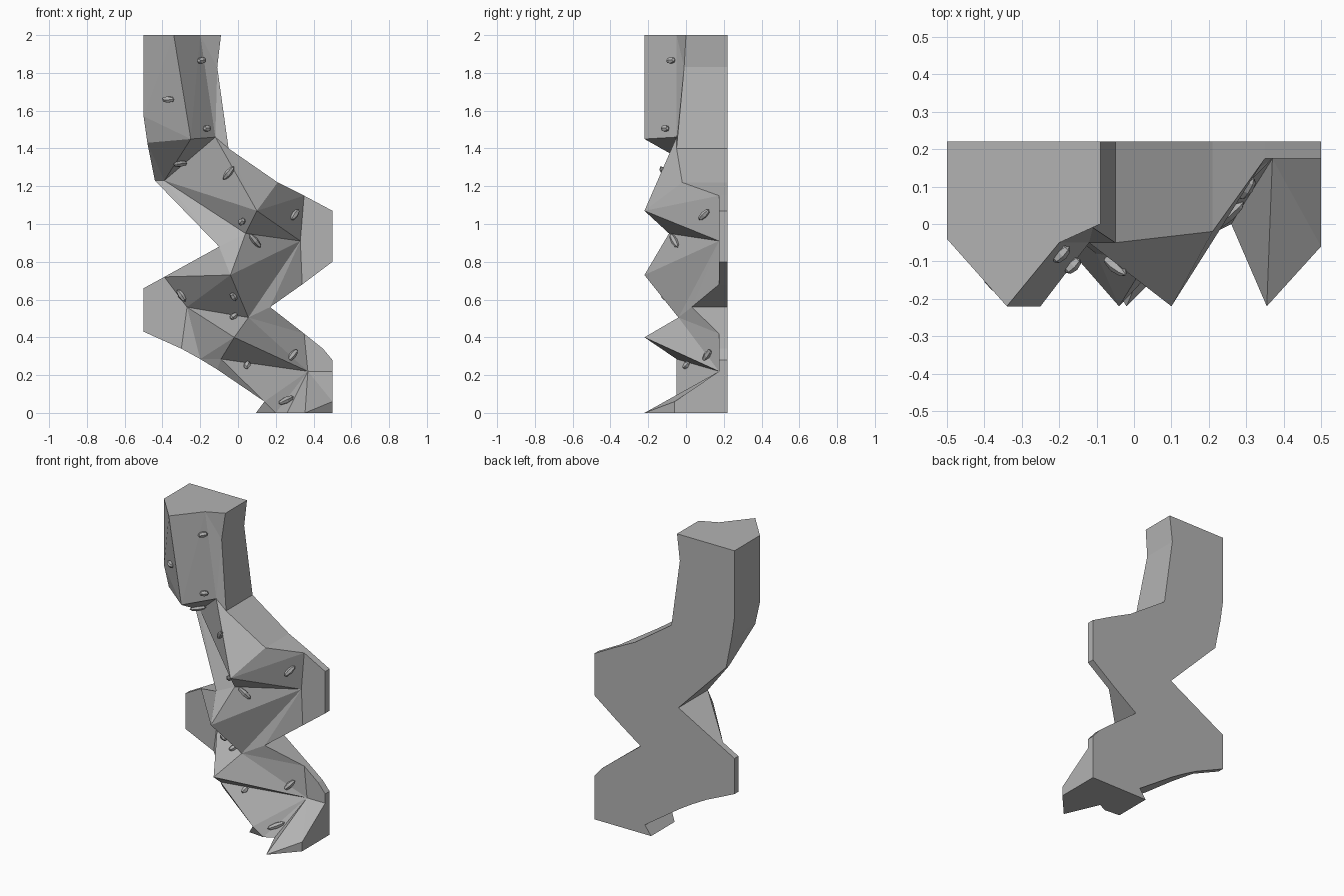
import bpy, bmesh, math
from mathutils import Vector, Matrix
from mathutils.bvhtree import BVHTree
from mathutils.geometry import delaunay_2d_cdt

if "Cube" in bpy.data.objects:
    bpy.data.objects.remove(bpy.data.objects["Cube"], do_unlink=True)

BACK = 0.22


def make_material(name, value):
    mat = bpy.data.materials.new(name)
    mat.use_nodes = True
    colour = (value, value, value, 1)
    mat.diffuse_color = colour
    mat.node_tree.nodes["Principled BSDF"].inputs["Base Color"].default_value = colour
    return mat


def add_object(name, bm, mat):
    mesh = bpy.data.meshes.new(name)
    bm.to_mesh(mesh)
    mesh.materials.append(mat)
    obj = bpy.data.objects.new(name, mesh)
    bpy.context.collection.objects.link(obj)
    return obj


rock_grey = make_material("rock grey", 0.45)

# Front rim of the wall, clockwise from the top left corner
rim = [
    (-.5, -.04, 2), (-.34, -.22, 2), (-.2, -.05, 2), (-.09, 0, 2),
    (-.11, -.01, 1.83), (-.05, -.05, 1.4), (.21, -.02, 1.22), (.35, .175, 1.15),
    (.5, .175, 1.07), (.5, .175, .8), (.34, .175, .68), (.17, .03, .56),
    (.35, .175, .42), (.45, .175, .34), (.5, .175, .28), (.5, .175, .22),
    (.5, -.06, .06), (.5, -.06, 0), (.355, -.22, 0), (.26, 0, 0),
    (.2, -.03, 0), (.095, -.02, 0), (.14, -.05, .06), (-.11, 0, .23),
    (-.2, .1, .285), (-.3, .18, .34), (-.5, .18, .43), (-.5, .18, .66),
    (-.39, .18, .72), (-.1, -.08, .88), (-.44, .19, 1.23), (-.48, -.02, 1.43),
    (-.5, -.04, 1.57),
]

# Peaks and hollows inside the rim
peaks = {
    "ridge_end": (-.25, -.22, 1.45), "shoulder": (-.12, -.05, 1.46),
    "left_pit": (-.39, .17, 1.23), "upper_peak": (.1, -.22, 1.07),
    "right_pit": (.33, .175, .91), "saddle": (.04, -.09, .95),
    "middle_peak": (-.04, -.22, .73), "lower_left_pit": (-.27, .18, .56),
    "waist": (.055, -.04, .505), "lower_peak": (-.02, -.22, .4),
    "chin": (-.09, -.05, .285), "lower_right_pit": (.37, .175, .22),
}

# Creases run from each peak to other peaks or to rim points
creases = {
    "ridge_end": ["shoulder", "left_pit", 1, 31],
    "shoulder": ["left_pit", "upper_peak", 2, 5],
    "left_pit": ["upper_peak", "saddle", 30, 31],
    "upper_peak": ["saddle", "right_pit", 5, 6],
    "right_pit": ["saddle", "middle_peak", "waist", 7, 10],
    "middle_peak": ["saddle", "lower_left_pit", "waist", 28, 29],
    "lower_left_pit": ["waist", "lower_peak", 25, 28],
    "waist": ["lower_peak", "lower_right_pit", 11],
    "lower_peak": ["chin", "lower_right_pit", 24],
    "chin": ["lower_right_pit", 22, 23],
    "lower_right_pit": [12, 15, 16, 18, 19, 20, 22],
}

points = [Vector(p) for p in rim] + [Vector(p) for p in peaks.values()]
index = {name: len(rim) + i for i, name in enumerate(peaks)}
edges = [(index[a], index.get(b, b)) for a, ends in creases.items() for b in ends]
count = len(rim)
loop = list(reversed(range(count)))
flat = [Vector((p.x, p.z)) for p in points]
_, _, triangles, origins, _, _ = delaunay_2d_cdt(flat, edges, [loop], 1, 1e-5)

# Wall: faceted front, straight sides, flat back
bm = bmesh.new()
front = [bm.verts.new(p) for p in points]
back = [bm.verts.new((p.x, BACK, p.z)) for p in points[:count]]
for tri in triangles:
    bm.faces.new([front[origins[i][0]] for i in tri])
for i in range(count):
    j = (i + 1) % count
    bm.faces.new((front[i], front[j], back[j], back[i]))
bm.faces.new(back)
bmesh.ops.recalc_face_normals(bm, faces=bm.faces[:])
surface = BVHTree.FromBMesh(bm)
add_object("rock_wall", bm, rock_grey)
bm.free()

# Holds: x, z, angle in degrees, length
holds = [
    (-.2, 1.865, 10, .06), (-.365, 1.66, 0, .08), (-.17, 1.505, 0, .055),
    (-.31, 1.325, 5, .1), (-.045, 1.27, 50, .1), (.025, 1.015, 45, .055),
    (.295, 1.05, 55, .085), (.085, .91, -50, .1), (-.295, .625, -55, .075),
    (-.02, .62, -60, .055), (-.022, .505, 40, .055), (.285, .305, 50, .085),
    (.045, .25, 60, .05), (.25, .065, 25, .11),
]
for number, (x, z, angle, length) in enumerate(holds, 1):
    hit, normal, _, _ = surface.ray_cast(Vector((x, -1, z)), Vector((0, 1, 0)))
    if hit is None:
        continue
    # Lay the long axis in the rock face at the given angle
    a = math.radians(angle)
    along = Vector((math.cos(a), 0, math.sin(a)))
    slope = -along.dot(normal) / normal.y
    along.y = max(-1, min(1, slope))
    along.normalize()
    side = normal.cross(along).normalized()
    out = along.cross(side)
    basis = Matrix((side, out, along)).transposed().to_4x4()
    size = Matrix.Diagonal((.019, .017, length / 2, 1))
    bm = bmesh.new()
    bmesh.ops.create_uvsphere(bm, u_segments=6, v_segments=4, radius=1,
                              matrix=Matrix.Translation(hit + normal * .008) @ basis @ size)
    add_object(f"hold_{number}", bm, rock_grey)
    bm.free()
